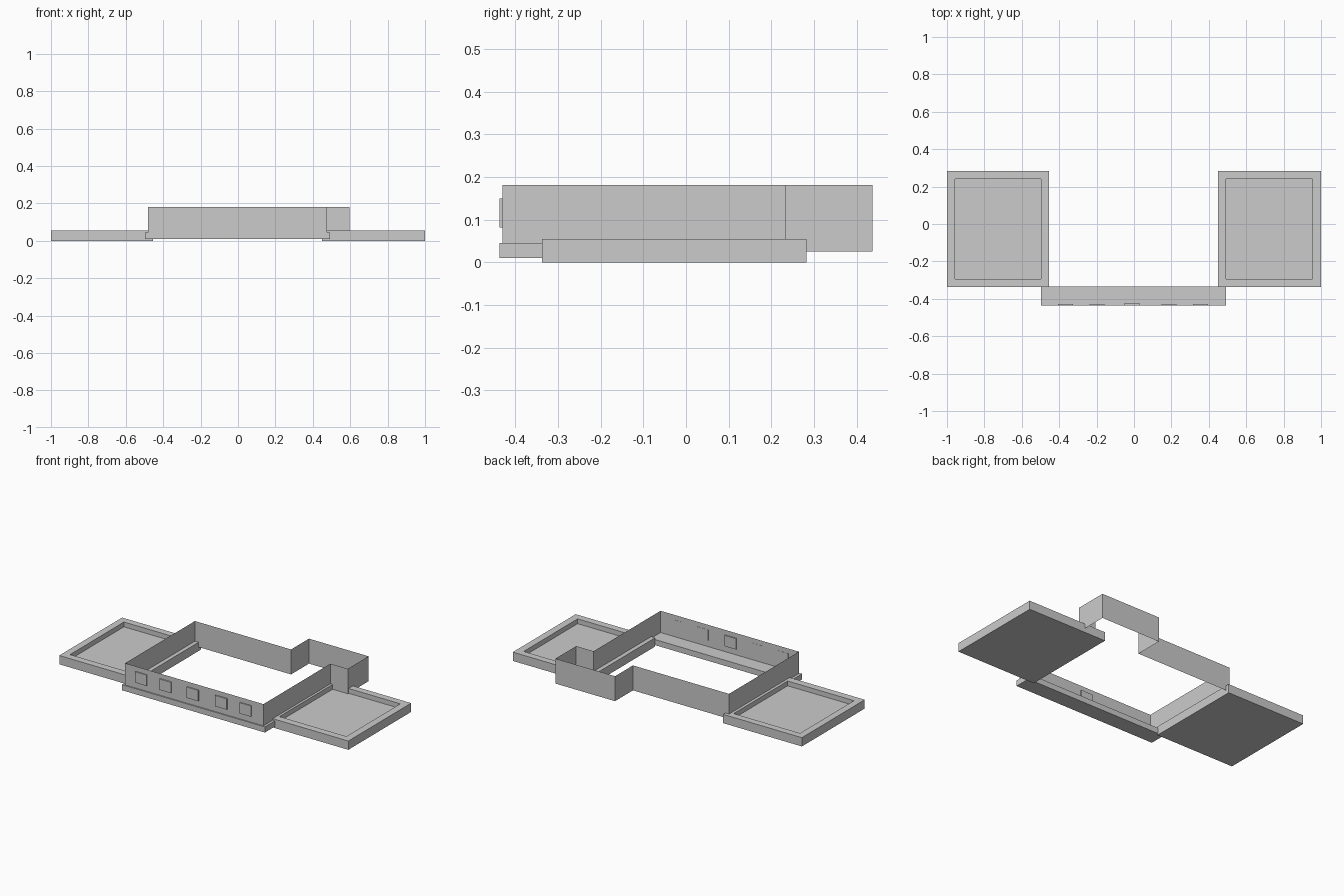
import bpy, bmesh

if "Cube" in bpy.data.objects:
    bpy.data.objects.remove(bpy.data.objects["Cube"])


def make_object(name, bm):
    bmesh.ops.recalc_face_normals(bm, faces=bm.faces)
    mesh = bpy.data.meshes.new(name)
    bm.to_mesh(mesh)
    bm.free()
    obj = bpy.data.objects.new(name, mesh)
    bpy.context.collection.objects.link(obj)
    return obj


def cube(bm, x, y, z):
    verts = bmesh.ops.create_cube(bm, size=1)["verts"]
    for v in verts:
        for i, (a, b) in enumerate((x, y, z)):
            v.co[i] = (a + b) / 2 + v.co[i] * (b - a)


def box(name, x, y, z):
    bm = bmesh.new()
    cube(bm, x, y, z)
    return make_object(name, bm)


def tray(name, x, y, height, inner_x, inner_y, floor):
    # Box whose top face is inset and pushed down to leave a raised rim
    bm = bmesh.new()
    cube(bm, x, y, (0, height))
    bm.faces.ensure_lookup_table()
    bm.normal_update()
    top = max(bm.faces, key=lambda f: f.calc_center_median().z)
    bmesh.ops.inset_individual(bm, faces=[top], thickness=0.02)
    cx, cy = sum(x) / 2, sum(y) / 2
    for v in top.verts:
        v.co.x = inner_x[v.co.x > cx]
        v.co.y = inner_y[v.co.y > cy]
    sunk = bmesh.ops.extrude_face_region(bm, geom=[top])["geom"]
    for v in (g for g in sunk if isinstance(g, bmesh.types.BMVert)):
        v.co.z = floor
    if top.is_valid:
        bmesh.ops.delete(bm, geom=[top], context="FACES_ONLY")
    return make_object(name, bm)


# Side terraces with sunken floors
tray("left_terrace", (-1, -0.455), (-0.338, 0.283), 0.055,
     (-0.957, -0.498), (-0.293, 0.24), 0.025)
tray("right_terrace", (0.45, 1), (-0.338, 0.283), 0.055,
     (0.492, 0.955), (-0.293, 0.24), 0.025)

# Front plinth
box("front_plinth", (-0.497, 0.492), (-0.437, -0.335), (0.01, 0.045))

# Thin perimeter walls, open above and below
outline = [(-0.48, -0.43), (0.477, -0.43), (0.477, 0.232), (0.597, 0.232),
           (0.597, 0.437), (0.185, 0.437), (0.185, 0.26), (-0.48, 0.26)]
bm = bmesh.new()
low = [bm.verts.new((x, y, 0.025)) for x, y in outline]
high = [bm.verts.new((x, y, 0.181)) for x, y in outline]
for i in range(len(outline)):
    j = (i + 1) % len(outline)
    bm.faces.new((low[i], low[j], high[j], high[i]))
make_object("perimeter_wall", bm)

# Window blocks; the middle one also pokes through to the inside
for x in (-0.367, -0.198, -0.01, 0.187, 0.355):
    back = -0.423 if x == -0.01 else -0.429
    box("window", (x - 0.04, x + 0.04), (-0.437, back), (0.082, 0.15))
